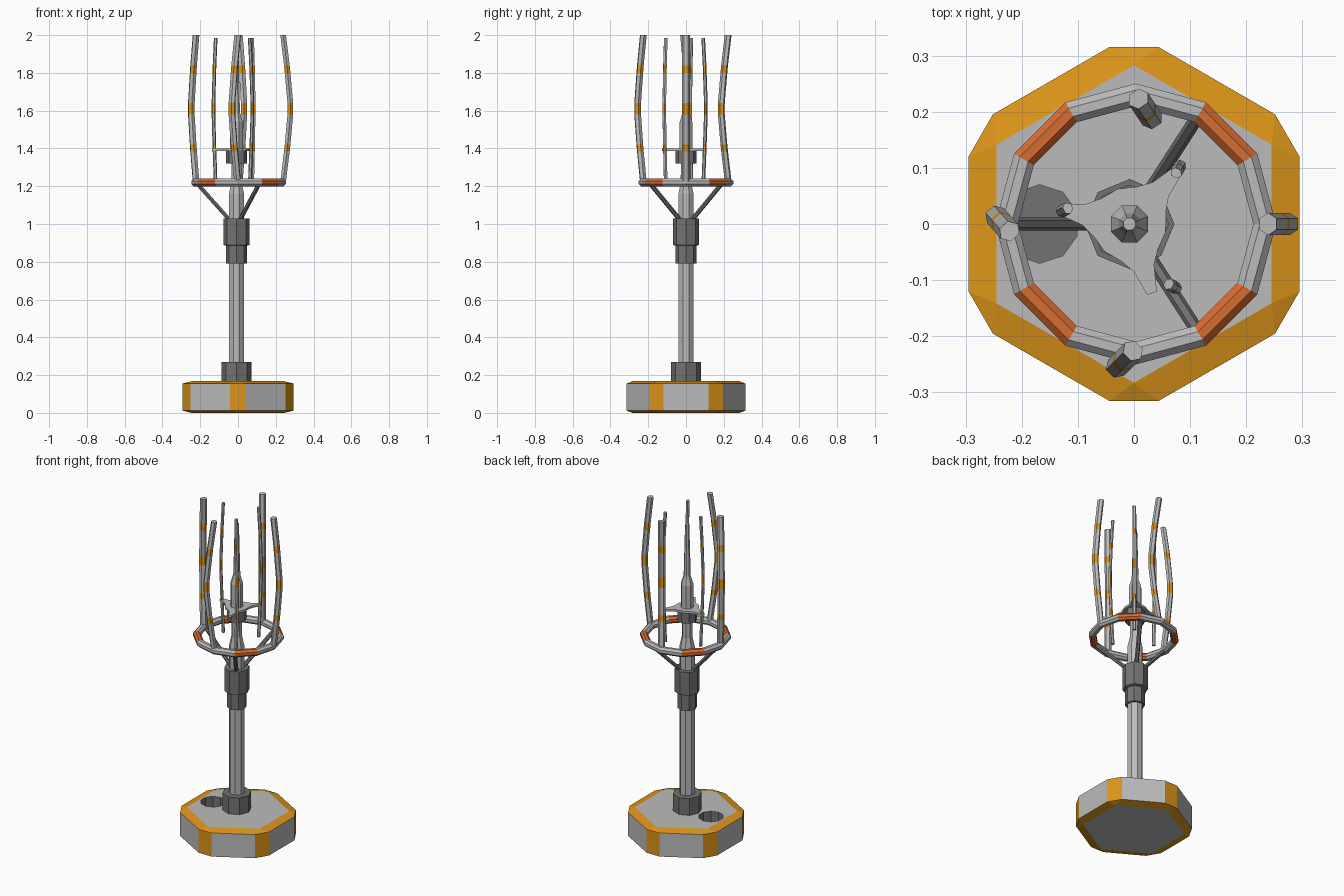
import bpy, bmesh, math
from math import sin, cos, pi, radians
from mathutils import Vector

if "Cube" in bpy.data.objects:
    bpy.data.objects.remove(bpy.data.objects["Cube"])

CX = -0.008  # mast axis


def material(name, rgb):
    m = bpy.data.materials.new(name)
    m.diffuse_color = (*rgb, 1)
    m.use_nodes = True
    m.node_tree.nodes["Principled BSDF"].inputs["Base Color"].default_value = m.diffuse_color
    return m


GREY = material("light_grey", (0.5, 0.5, 0.5))
AMBER = material("amber", (0.72, 0.3, 0.01))
DARK = material("dark_grey", (0.17, 0.17, 0.17))
ORANGE = material("orange", (0.68, 0.15, 0.03))


def finish(name, bm, mats):
    bmesh.ops.recalc_face_normals(bm, faces=bm.faces)
    me = bpy.data.meshes.new(name)
    bm.to_mesh(me)
    bm.free()
    for m in mats:
        me.materials.append(m)
    ob = bpy.data.objects.new(name, me)
    bpy.context.collection.objects.link(ob)
    return ob


def loft(name, rings, mats, seg_mat=lambda i: 0, closed=False):
    """Skin a list of equal-length point rings."""
    bm = bmesh.new()
    vs = [[bm.verts.new(p) for p in r] for r in rings]
    n, count = len(vs[0]), len(vs)
    for i in range(count if closed else count - 1):
        a, b = vs[i], vs[(i + 1) % count]
        for j in range(n):
            k = (j + 1) % n
            bm.faces.new((a[j], a[k], b[k], b[j])).material_index = seg_mat(i)
    if not closed:
        bm.faces.new(vs[0])
        bm.faces.new(vs[-1])
    return finish(name, bm, mats)


def lathe(name, profile, mat, sides=8, phase=pi / 8, x=CX, y=0):
    rings = [[(x + r * cos(phase + 2 * pi * j / sides), y + r * sin(phase + 2 * pi * j / sides), z)
              for j in range(sides)] for r, z in profile]
    return loft(name, rings, [mat])


def bowed_rod(name, x, y, bow, wide, thick, z0, z1):
    """Hexagonal rod bowed sideways, with three coloured bands."""
    d = Vector(bow).normalized()
    t = Vector((-d.y, d.x))
    zs = [z0, 1.385, 1.42, 1.58, 1.64, 1.80, 1.84, z1]
    amount = [0, 0.52, 0.62, 1, 1, 0.62, 0.52, 0]
    rings = []
    for z, f in zip(zs, amount):
        c = Vector((x, y)) + Vector(bow) * f
        ring = []
        for j in range(6):
            a = j * pi / 3
            p = c + t * wide * cos(a) + d * thick * sin(a) / 0.866
            ring.append((p.x, p.y, z))
        rings.append(ring)
    return loft(name, rings, [GREY, AMBER], lambda i: i % 2 if i in (1, 3, 5) else 0)


# base: hexagonal slab with cut corners and sloped amber rims
bm = bmesh.new()


def hexagon(z):
    return [bm.verts.new((0.283 * cos(radians(30 + 60 * k)), 0.283 * sin(radians(30 + 60 * k)), z))
            for k in range(6)]


def outline(z):
    out = []
    for k in range(6):
        c, s = cos(k * pi / 3), sin(k * pi / 3)
        for w in (-0.12, 0.12):
            out.append(bm.verts.new((0.295 * c - w * s, 0.295 * s + w * c, z)))
    return out


bot, low, high, top = hexagon(0), outline(0.012), outline(0.155), hexagon(0.168)
bm.faces.new(bot)
bm.faces.new(top)
for j in range(12):
    f = bm.faces.new((low[j], low[(j + 1) % 12], high[(j + 1) % 12], high[j]))
    f.material_index = j % 2
for inner, outer in ((bot, low), (top, high)):
    for k in range(6):
        q = bm.faces.new((inner[k - 1], outer[2 * k], outer[2 * k + 1], inner[k]))
        c = bm.faces.new((inner[k], outer[2 * k + 1], outer[(2 * k + 2) % 12]))
        q.material_index = c.material_index = 1
base = finish("base", bm, [GREY, AMBER, DARK])

# round socket sunk into the base
cutter = lathe("socket_cutter", [(0.07, 0.09), (0.07, 0.25)], GREY, 10, pi / 10, -0.168)
cutter.data.materials.clear()
for m in (GREY, AMBER, DARK):
    cutter.data.materials.append(m)
for p in cutter.data.polygons:
    p.material_index = 2
cutter.hide_render = True
cutter.hide_viewport = True
cut = base.modifiers.new("socket", 'BOOLEAN')
cut.operation = 'DIFFERENCE'
cut.solver = 'EXACT'
cut.object = cutter

# mast sections and collars
lathe("lower_collar", [(0.08, 0.16), (0.08, 0.27)], DARK, 8, 0)
lathe("lower_mast", [(0.043, 0.2), (0.043, 1.16), (0.03, 1.22), (0.03, 1.33)], GREY)
lathe("middle_collar", [(0.055, 0.79), (0.055, 0.885), (0.07, 0.89), (0.07, 1.03)], DARK, 8, 0)
lathe("upper_collar", [(0.055, 1.32), (0.055, 1.39)], DARK, 8, 0)
lathe("upper_mast", [(0.036, 1.38), (0.036, 1.54), (0.02, 1.59), (0.012, 1.9)], GREY)

# three-armed plate carrying the inner rods
plate = []
for k in range(3):
    a0 = radians(48 + 120 * k)
    for r, off in ((0.068, -30), (0.085, -13), (0.13, -4), (0.13, 4), (0.085, 13), (0.068, 30), (0.066, 60)):
        a = a0 + radians(off)
        plate.append((CX + r * cos(a), r * sin(a)))
loft("three_arm_plate", [[(x, y, z) for x, y in plate] for z in (1.387, 1.4)], [GREY])

# ring with four orange segments
RX, RZ = 0.003, 1.22
rings = []
for i in range(12):
    a = i * pi / 6
    ring = []
    for j in range(8):
        b = j * pi / 4 + pi / 8
        r = 0.23 + 0.022 * cos(b)
        ring.append((RX + r * cos(a), r * sin(a), RZ + 0.022 * sin(b)))
    rings.append(ring)
loft("ring", rings, [GREY, ORANGE], lambda i: int(i % 3 == 1), closed=True)

# diagonal struts from the collar to the ring
for k in range(3):
    a = radians(60 + 120 * k)
    p0 = Vector((CX + 0.035 * cos(a), 0.035 * sin(a), 1.02))
    p1 = Vector((RX + 0.22 * cos(a), 0.22 * sin(a), 1.215))
    side = Vector((-sin(a), cos(a), 0))
    up = (p1 - p0).normalized().cross(side)
    rings = [[p + 0.012 * (side * cos(j * pi / 3) + up * sin(j * pi / 3)) for j in range(6)]
             for p in (p0, p1)]
    loft(f"strut_{k + 1}", rings, [DARK])

# outer rods standing on the ring
for i, (x, y, bow) in enumerate([
        (0.239, 0, (0.038, 0)), (0.008, 0.223, (0.024, -0.036)),
        (-0.222, -0.013, (-0.025, 0.028)), (-0.002, -0.226, (-0.03, -0.03))]):
    bowed_rod(f"outer_rod_{i + 1}", x, y, bow, 0.02, 0.015, 1.225, 2.0)

# thin inner rods at the plate tips
for i, (x, y, bow) in enumerate([
        (0.075, 0.091, (0.008, 0.014)), (0.062, -0.107, (0.014, -0.008)),
        (-0.118, 0.028, (-0.012, -0.006))]):
    bowed_rod(f"inner_rod_{i + 1}", x, y, bow, 0.011, 0.008, 1.2, 1.985)
